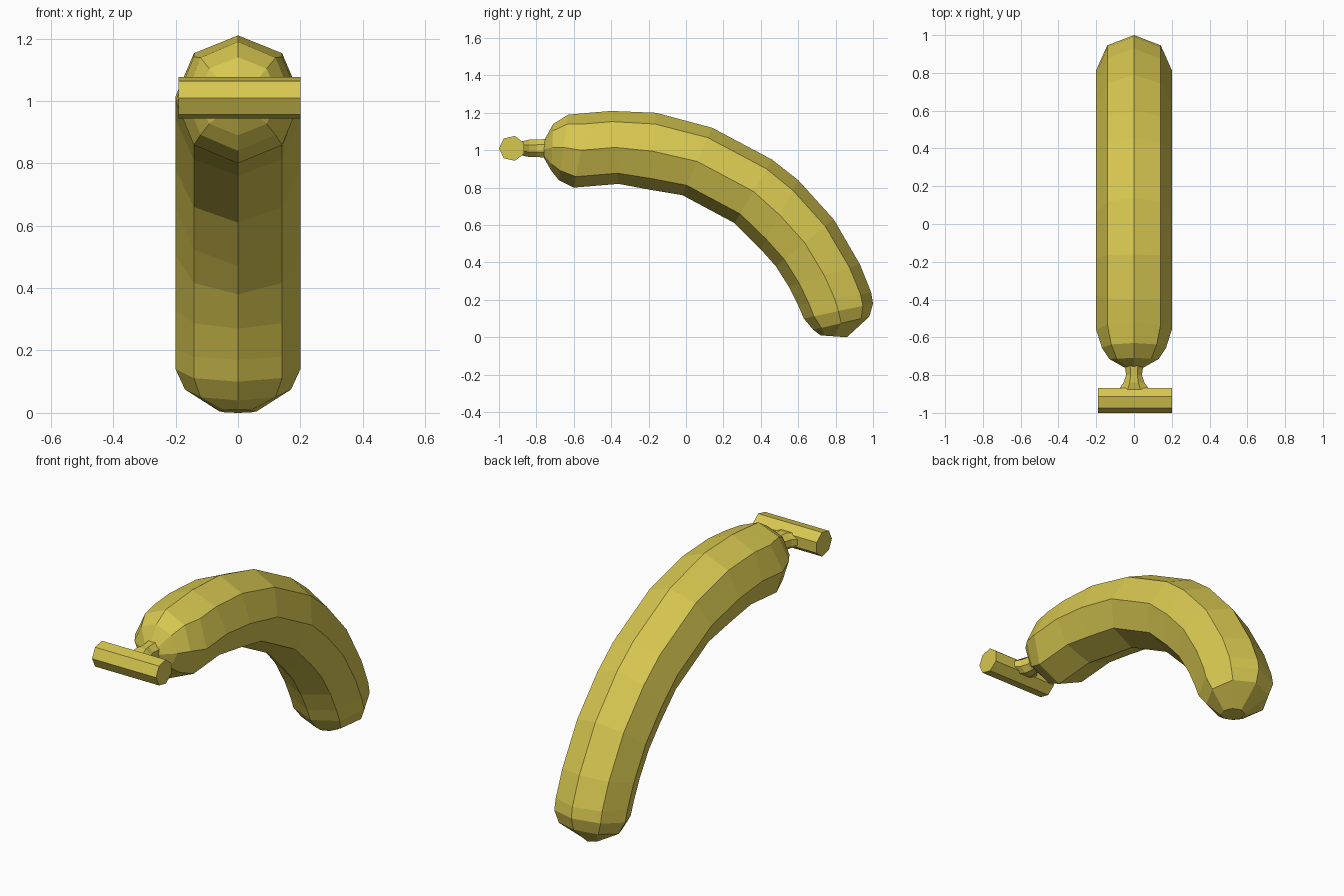
import bpy
import bmesh
from math import cos, sin, pi
from mathutils import Vector

default_cube = bpy.data.objects.get("Cube")
if default_cube:
    bpy.data.objects.remove(default_cube, do_unlink=True)

# Single peel colour
peel = bpy.data.materials.new("banana_yellow")
peel.use_nodes = True
peel_colour = (0.68, 0.57, 0.08, 1.0)
peel.diffuse_color = peel_colour
for node in peel.node_tree.nodes:
    if node.type == 'BSDF_PRINCIPLED':
        node.inputs["Base Color"].default_value = peel_colour
        node.inputs["Roughness"].default_value = 0.8


def loft(name, sections, sides, turn=0.0):
    """Skin flat-faced rings; each has a centre and two half-axis vectors."""
    bm = bmesh.new()
    rings = []
    for centre, side, up in sections:
        angles = [turn + 2 * pi * i / sides for i in range(sides)]
        rings.append([bm.verts.new(centre + side * sin(a) + up * cos(a))
                      for a in angles])
    for first, second in zip(rings, rings[1:]):
        for i in range(sides):
            j = (i + 1) % sides
            bm.faces.new((first[i], first[j], second[j], second[i]))
    bm.faces.new(rings[0])
    bm.faces.new(rings[-1])
    bmesh.ops.recalc_face_normals(bm, faces=bm.faces)
    mesh = bpy.data.meshes.new(name)
    bm.to_mesh(mesh)
    bm.free()
    mesh.materials.append(peel)
    part = bpy.data.objects.new(name, mesh)
    bpy.context.collection.objects.link(part)
    return part


# Fruit: outer ridge (y, z), inner ridge (y, z), half width
ridges = [
    (-0.76, 1.05, -0.76, 0.96, 0.05),
    (-0.71, 1.14, -0.72, 0.89, 0.13),
    (-0.63, 1.19, -0.68, 0.84, 0.17),
    (-0.52, 1.2, -0.6, 0.8, 0.2),
    (-0.4, 1.21, -0.36, 0.82, 0.2),
    (-0.16, 1.2, -0.2, 0.79, 0.2),
    (0.14, 1.12, -0.02, 0.76, 0.2),
    (0.46, 0.95, 0.26, 0.61, 0.2),
    (0.6, 0.84, 0.4, 0.47, 0.2),
    (0.79, 0.63, 0.48, 0.38, 0.2),
    (0.93, 0.39, 0.55, 0.27, 0.2),
    (0.99, 0.24, 0.6, 0.17, 0.2),
    (1.0, 0.18, 0.63, 0.1, 0.2),
    (0.98, 0.11, 0.68, 0.04, 0.17),
    (0.86, 0.0, 0.72, 0.01, 0.06),
]
body_sections = []
for oy, oz, iy, iz, width in ridges:
    outer, inner = Vector((0, oy, oz)), Vector((0, iy, iz))
    body_sections.append(((outer + inner) / 2, Vector((width, 0, 0)),
                          (outer - inner) / 2))
loft("fruit_body", body_sections, 8)

# Stem: narrow neck that flares into the cross piece
stem_sections = [(Vector((0, y, 1.01)), Vector((w, 0, 0)), Vector((0, 0, h)))
                 for y, w, h in [(-0.74, 0.055, 0.055), (-0.8, 0.045, 0.05),
                                 (-0.84, 0.06, 0.05), (-0.88, 0.09, 0.04)]]
loft("stem", stem_sections, 8, pi / 8)

# Seven-sided cross piece at the end of the stem
bar_sections = [(Vector((x, -0.93, 1.01)), Vector((0, -0.07, 0)),
                 Vector((0, 0, 0.068))) for x in (-0.19, 0.2)]
loft("stem_cross_piece", bar_sections, 7, pi / 2)
